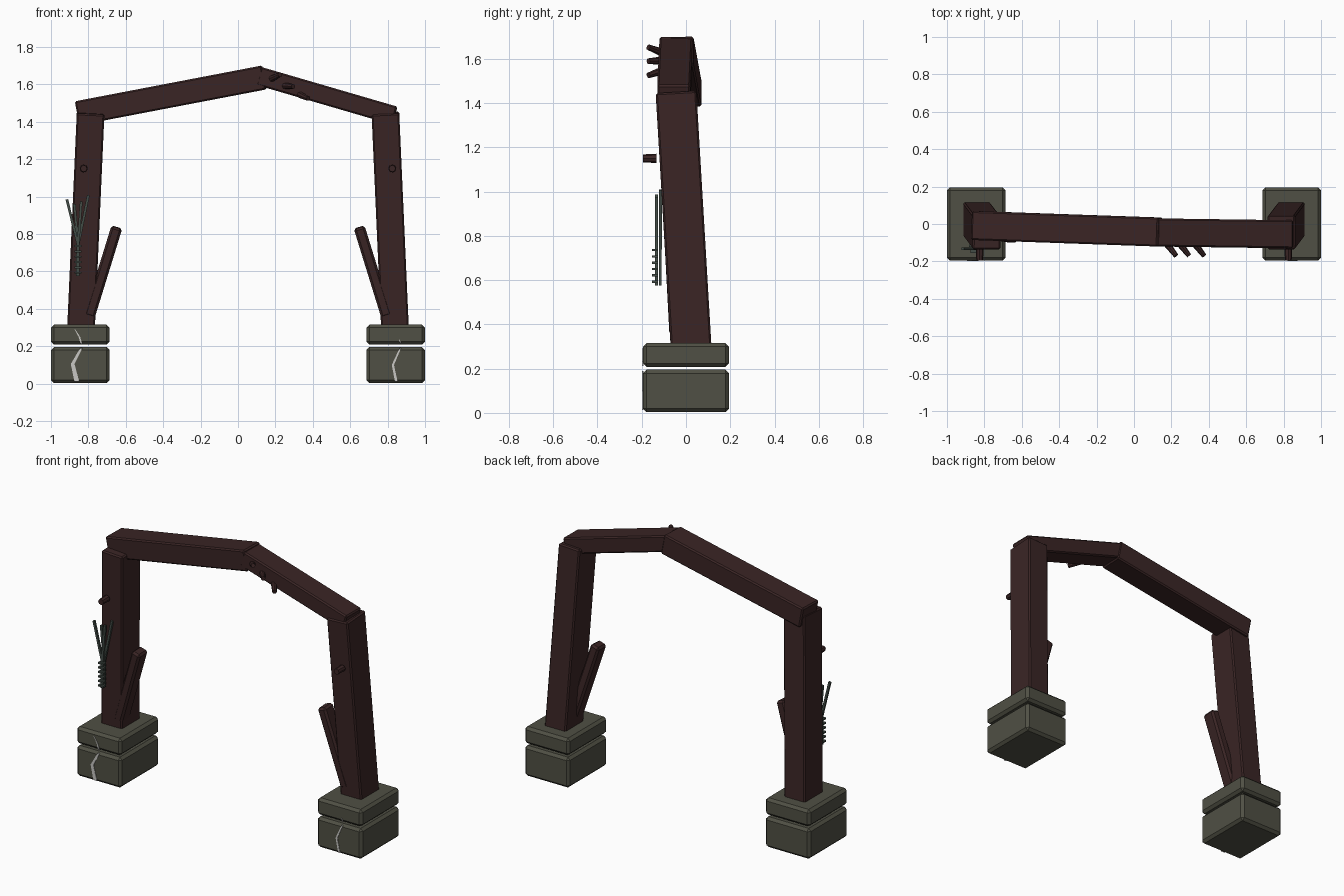
import bpy, bmesh, math
from mathutils import Vector, Matrix

if "Cube" in bpy.data.objects:
    bpy.data.objects.remove(bpy.data.objects["Cube"])


def material(name, rgb):
    m = bpy.data.materials.new(name)
    m.diffuse_color = (*rgb, 1)
    m.use_nodes = True
    m.node_tree.nodes["Principled BSDF"].inputs["Base Color"].default_value = m.diffuse_color
    return m


WOOD = material("dark_red_wood", (0.042, 0.018, 0.018))
STONE = material("grey_green_stone", (0.080, 0.080, 0.058))
TWIG = material("slate_green_twig", (0.054, 0.072, 0.061))
CRACK = material("pale_crack", (0.58, 0.57, 0.55))


def finish(name, bm, mat):
    bmesh.ops.recalc_face_normals(bm, faces=bm.faces)
    me = bpy.data.meshes.new(name)
    bm.to_mesh(me)
    bm.free()
    me.materials.append(mat)
    ob = bpy.data.objects.new(name, me)
    bpy.context.collection.objects.link(ob)
    return ob


def frame(p0, p1):
    """Matrix at the midpoint with local z along p0-p1 and local y close to world y."""
    p0, p1 = Vector(p0), Vector(p1)
    z = (p1 - p0).normalized()
    x = Vector((0, 1, 0)).cross(z).normalized()
    y = z.cross(x)
    m = Matrix((x, y, z)).transposed().to_4x4()
    m.translation = (p0 + p1) / 2
    return m, (p1 - p0).length


def bar(name, p0, p1, w, d, mat, bevel=0.008):
    """Bevelled box running from p0 to p1."""
    m, length = frame(p0, p1)
    bm = bmesh.new()
    bmesh.ops.create_cube(bm, size=1)
    bmesh.ops.scale(bm, vec=(w, d, length), verts=bm.verts)
    if bevel:
        bmesh.ops.bevel(bm, geom=bm.edges[:], offset=bevel, segments=1, affect='EDGES')
    bm.transform(m)
    return finish(name, bm, mat)


def peg(name, p0, p1, r0, r1, mat, sides=8):
    """Tapered round peg from p0 to p1."""
    p0, p1 = Vector(p0), Vector(p1)
    bm = bmesh.new()
    bmesh.ops.create_cone(bm, cap_ends=True, segments=sides, radius1=r0, radius2=r1,
                          depth=(p1 - p0).length)
    rot = (p1 - p0).to_track_quat('Z', 'Y').to_matrix().to_4x4()
    bm.transform(Matrix.Translation((p0 + p1) / 2) @ rot)
    return finish(name, bm, mat)


def crack(name, pts):
    """Zigzag plate on the stone front; pts are (x, z, width)."""
    bm = bmesh.new()
    rows = [[bm.verts.new((x + s * w / 2, y, z)) for s, y in
             ((-1, -0.198), (1, -0.198), (1, -0.193), (-1, -0.193))] for x, z, w in pts]
    for a, b in zip(rows, rows[1:]):
        for i in range(4):
            j = (i + 1) % 4
            bm.faces.new((a[i], a[j], b[j], b[i]))
    bm.faces.new(rows[0])
    bm.faces.new(rows[-1])
    finish(name, bm, CRACK)


# Mirrored posts: stone footings, leaning legs, braces and pegs
for side, s in (("left", -1), ("right", 1)):
    cx = s * 0.843
    bar(f"{side}_lower_stone", (cx, 0, 0.003), (cx, 0, 0.195), 0.314, 0.39, STONE, 0.016)
    bar(f"{side}_upper_stone", (cx, 0, 0.208), (cx, 0, 0.315), 0.314, 0.39, STONE, 0.016)
    bar(f"{side}_leg", (s * 0.840, 0.024, 0.28), (s * 0.788, -0.045, 1.447), 0.148, 0.184, WOOD)
    bar(f"{side}_brace", (s * 0.795, -0.03, 0.36), (s * 0.648, -0.055, 0.836), 0.06, 0.09, WOOD, 0.012)
    peg(f"{side}_peg", (s * 0.825, -0.133, 1.15), (s * 0.825, -0.195, 1.15), 0.021, 0.018, WOOD)

# Bent lintel in two lengths
bar("left_beam", (-0.858, -0.008, 1.446), (0.140, -0.043, 1.637), 0.13, 0.155, WOOD)
bar("right_beam", (0.111, -0.045, 1.645), (0.838, -0.055, 1.433), 0.10, 0.15, WOOD)

# Three stubs fanning from the lintel
for i, (x, z, dz) in enumerate(((0.18, 1.630, 0.022), (0.25, 1.592, -0.003), (0.33, 1.545, -0.020))):
    peg(f"stub_{i + 1}", (x, -0.112, z), (x + 0.045, -0.17, z + dz), 0.018, 0.013, WOOD)

# Bound bundle of twigs hung on the left leg
bar("bundle_stem_front", (-0.857, -0.133, 0.575), (-0.855, -0.133, 0.77), 0.018, 0.013, TWIG, 0)
bar("bundle_stem_back", (-0.857, -0.116, 0.575), (-0.855, -0.116, 0.77), 0.018, 0.011, TWIG, 0)
for i, (x, z, y) in enumerate(((-0.915, 0.985, -0.133), (-0.875, 0.96, -0.116),
                               (-0.838, 0.975, -0.133), (-0.800, 1.008, -0.116))):
    bar(f"twig_{i + 1}", (-0.855, y, 0.74), (x, y, z), 0.014, 0.013, TWIG, 0)
for i in range(6):
    z = 0.593 + i * 0.0285
    bar(f"binding_{i + 1}", (-0.874, -0.140, z), (-0.836, -0.140, z), 0.010, 0.028, TWIG, 0)

# Cracks across the footings
crack("left_lower_crack", [(-0.862, 0.012, 0.026), (-0.884, 0.105, 0.02), (-0.838, 0.19, 0.012)])
crack("left_upper_crack", [(-0.837, 0.212, 0.010), (-0.848, 0.25, 0.008), (-0.872, 0.29, 0.004)])
crack("right_lower_crack", [(0.846, 0.012, 0.014), (0.828, 0.10, 0.012), (0.868, 0.19, 0.008)])
crack("right_upper_crack", [(0.872, 0.212, 0.006), (0.862, 0.235, 0.003)])
